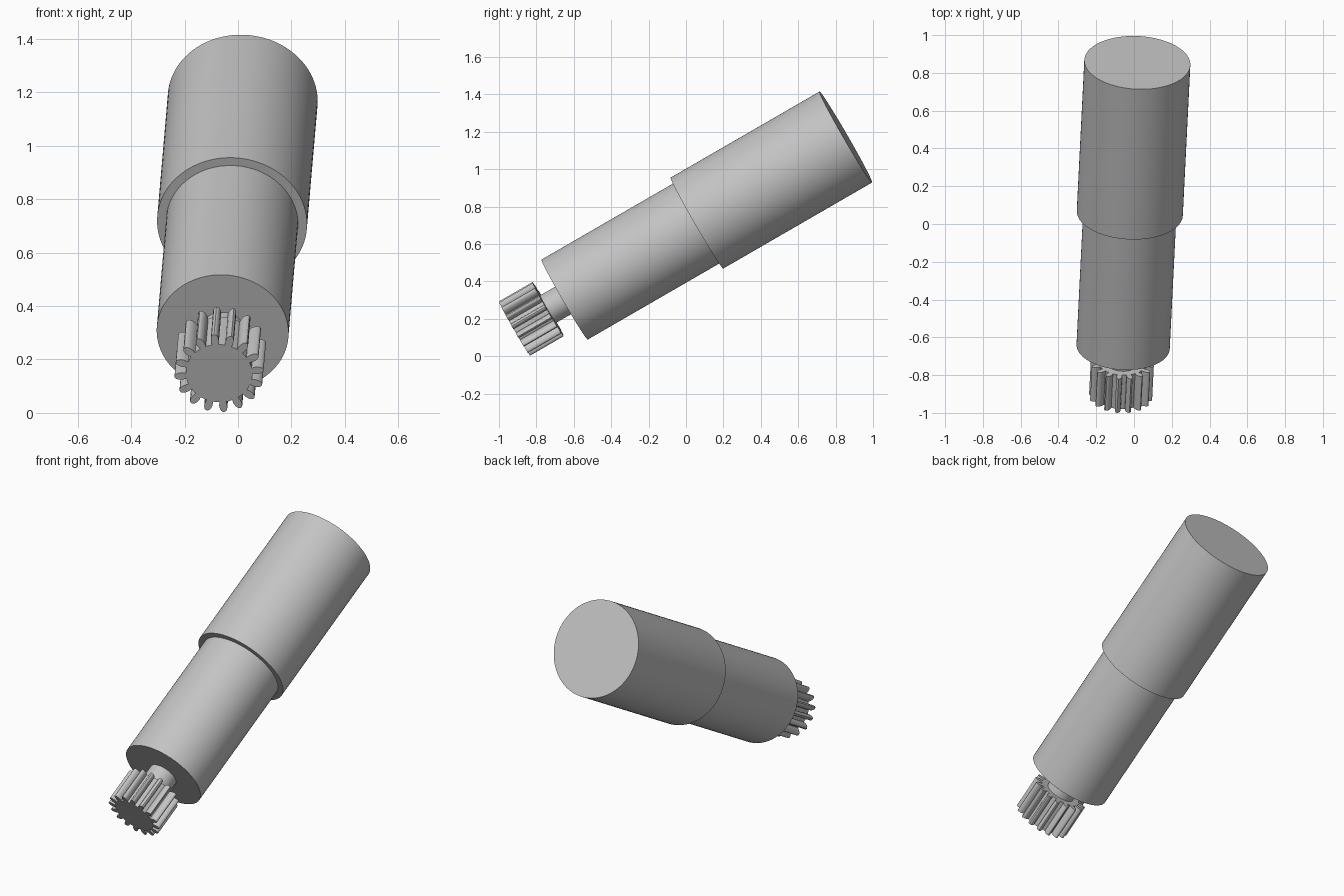
import bpy
import bmesh
from math import sin, cos, pi, radians
from mathutils import Matrix, Vector

cube = bpy.data.objects.get("Cube")
if cube:
    bpy.data.objects.remove(cube, do_unlink=True)

# One plain metal colour
metal = bpy.data.materials.new("light grey metal")
metal.use_nodes = True
grey = (0.55, 0.55, 0.55, 1)
metal.diffuse_color = grey
metal.node_tree.nodes["Principled BSDF"].inputs["Base Color"].default_value = grey

# Tilted frame: local z runs along the shaft from the gear face to the motor end
tilt = radians(30)
axis = Vector((0.05, 1, 0)).normalized() * cos(tilt) + Vector((0, 0, sin(tilt)))
side = axis.cross(Vector((0, 0, 1))).normalized()
down = axis.cross(side)
frame = Matrix((side, down, axis)).transposed().to_4x4()
frame.translation = (-0.071, -0.917, 0.148)


def prism(name, outline, start, end):
    """Extrude a closed outline along the shaft axis."""
    bm = bmesh.new()
    base = bm.faces.new([bm.verts.new((x, y, start)) for x, y in outline])
    top = bmesh.ops.extrude_face_region(bm, geom=[base])
    verts = [v for v in top["geom"] if isinstance(v, bmesh.types.BMVert)]
    bmesh.ops.translate(bm, verts=verts, vec=(0, 0, end - start))
    bmesh.ops.recalc_face_normals(bm, faces=bm.faces)
    mesh = bpy.data.meshes.new(name)
    bm.to_mesh(mesh)
    bm.free()
    mesh.materials.append(metal)
    obj = bpy.data.objects.new(name, mesh)
    bpy.context.collection.objects.link(obj)
    obj.matrix_world = frame
    bpy.ops.object.select_all(action="DESELECT")
    obj.select_set(True)
    bpy.context.view_layer.objects.active = obj
    bpy.ops.object.shade_smooth_by_angle(angle=radians(30))
    return obj


def circle(radius, count=96):
    return [(radius * sin(2 * pi * i / count), radius * cos(2 * pi * i / count))
            for i in range(count)]


# Gear outline: slim teeth with rounded tips on a round core
def gear_outline(teeth, first):
    flank = [(-0.012, 0.124), (-0.015, 0.138), (-0.014, 0.152), (-0.010, 0.162),
             (-0.005, 0.1665)]
    tooth = flank + [(0, 0.168)] + [(-w, r) for w, r in reversed(flank)]
    points = []
    for i in range(teeth):
        a = first + 2 * pi * i / teeth
        points += [(w * cos(a) + r * sin(a), r * cos(a) - w * sin(a)) for w, r in tooth]
        gap = a + pi / teeth
        points.append((0.125 * sin(gap), 0.125 * cos(gap)))
    return points


prism("pinion_gear", gear_outline(16, radians(5)), 0, 0.208)
prism("output_shaft", circle(0.085), 0.2, 0.33)
prism("gearbox_housing", circle(0.247), 0.31, 1.14)
prism("motor_body", circle(0.281), 1.128, 2.048)
